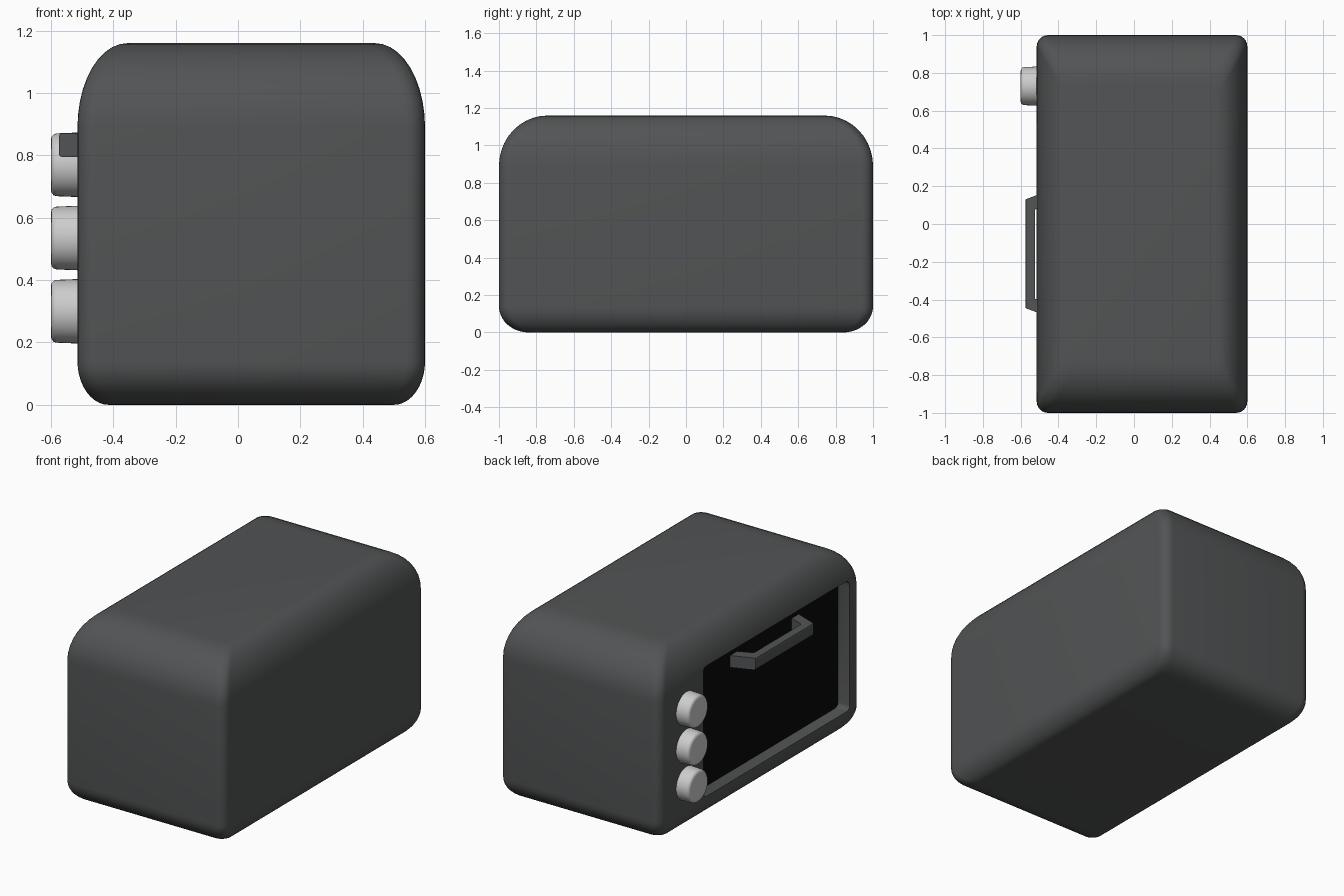
import bpy, bmesh, math
from mathutils import Matrix, Vector

if "Cube" in bpy.data.objects:
    bpy.data.objects.remove(bpy.data.objects["Cube"])


def material(name, r, g, b):
    m = bpy.data.materials.new(name)
    m.diffuse_color = (r, g, b, 1)
    m.use_nodes = True
    m.node_tree.nodes["Principled BSDF"].inputs["Base Color"].default_value = m.diffuse_color
    return m


DARK = material("dark_grey", 0.085, 0.088, 0.09)
BLACK = material("black", 0.003, 0.003, 0.003)
LIGHT = material("light_grey", 0.6, 0.6, 0.6)


def finish(bm, name, mat):
    bmesh.ops.recalc_face_normals(bm, faces=bm.faces[:])
    me = bpy.data.meshes.new(name)
    bm.to_mesh(me)
    bm.free()
    ob = bpy.data.objects.new(name, me)
    bpy.context.collection.objects.link(ob)
    me.materials.append(mat)
    return ob


def smooth(ob, angle=35):
    bpy.ops.object.select_all(action='DESELECT')
    ob.select_set(True)
    bpy.context.view_layer.objects.active = ob
    bpy.ops.object.shade_smooth_by_angle(angle=math.radians(angle))


def box(name, lo, hi, mat, bevel=0.0, edges=lambda e: True):
    bm = bmesh.new()
    lo, hi = Vector(lo), Vector(hi)
    bmesh.ops.create_cube(bm, size=1, matrix=Matrix.Translation((lo + hi) / 2)
                          @ Matrix.Diagonal((*(hi - lo), 1)))
    if bevel:
        bmesh.ops.bevel(bm, geom=[e for e in bm.edges if edges(e)], offset=bevel,
                        segments=3, profile=0.5, affect='EDGES')
    return finish(bm, name, mat)


# Body: stacked rounded rectangles following elliptical top and bottom edges
X0, X1, H, R, N = -0.515, 0.6, 1.16, 0.06, 10
levels = []
for i in range(N + 1):
    t = math.pi / 2 * i / N
    levels.append((0.14 * (1 - math.sin(t)), 0.10 * (1 - math.cos(math.pi / 2 - t)),
                   0.16 * (1 - math.sin(math.pi / 2 - (math.pi / 2 - t)))))
levels = []
for i in range(N + 1):
    t = math.pi / 2 * i / N
    k = 1 - math.sin(t)
    levels.append((0.14 * (1 - math.cos(t)), 0.10 * k, 0.16 * k))
for i in range(N + 1):
    t = math.pi / 2 * i / N
    k = 1 - math.cos(t)
    levels.append((H - 0.27 + 0.27 * math.sin(t), 0.16 * k, 0.26 * k))

bm = bmesh.new()
rings = []
for z, ix, iy in levels:
    ring = []
    for c, (sx, sy) in enumerate([(1, 1), (-1, 1), (-1, -1), (1, -1)]):
        cx = (X1 - ix - R) if sx > 0 else (X0 + ix + R)
        cy = sy * (1 - iy - R)
        for j in range(7):
            a = math.pi / 2 * (c + j / 6)
            ring.append(bm.verts.new((cx + R * math.cos(a), cy + R * math.sin(a), z)))
    rings.append(ring)
for a, b in zip(rings, rings[1:]):
    for j in range(len(a)):
        k = (j + 1) % len(a)
        bm.faces.new((a[j], a[k], b[k], b[j]))
bm.faces.new(rings[0])
bm.faces.new(rings[-1])
body = finish(bm, "body", DARK)

# Recessed door opening
cutter = box("door_cutter", (-0.8, -0.89, 0.14), (-0.425, 0.56, 0.955), DARK, 0.03,
             lambda e: abs(e.verts[0].co.x - e.verts[1].co.x) > 0.1)
cutter.hide_render = True
cutter.hide_viewport = False
mod = body.modifiers.new("opening", 'BOOLEAN')
mod.operation = 'DIFFERENCE'
mod.object = cutter
mod.solver = 'EXACT'
bpy.context.view_layer.objects.active = body
bpy.ops.object.modifier_apply(modifier=mod.name)
bpy.data.objects.remove(cutter)
smooth(body)

# Dark glass door panel
box("door_glass", (-0.435, -0.89, 0.14), (-0.42, 0.56, 0.955), BLACK)

# Handle: bracket outline seen from above, extruded in z
outline = [(-0.43, 0.185), (-0.575, 0.13), (-0.575, -0.445), (-0.43, -0.50),
           (-0.43, -0.43), (-0.525, -0.395), (-0.525, 0.075), (-0.43, 0.115)]
bm = bmesh.new()
face = bm.faces.new([bm.verts.new((x, y, 0.795)) for x, y in outline])
ext = bmesh.ops.extrude_face_region(bm, geom=[face])
bmesh.ops.translate(bm, vec=(0, 0, 0.075),
                    verts=[v for v in ext["geom"] if isinstance(v, bmesh.types.BMVert)])
front = [e for e in bm.edges if all(v.co.x < -0.57 for v in e.verts)
         and abs(e.verts[0].co.y - e.verts[1].co.y) > 0.1]
bmesh.ops.bevel(bm, geom=front, offset=0.01, segments=2, profile=0.5, affect='EDGES')
smooth(finish(bm, "handle", DARK))

# Control knobs
for i, z in enumerate((0.30, 0.535, 0.77)):
    bm = bmesh.new()
    bmesh.ops.create_cone(bm, cap_ends=True, segments=40, radius1=0.104, radius2=0.100, depth=0.10,
                          matrix=Matrix.Translation((-0.55, 0.73, z))
                          @ Matrix.Rotation(-math.pi / 2, 4, 'Y'))
    rim = [e for e in bm.edges if all(v.co.x < -0.59 for v in e.verts)]
    bmesh.ops.bevel(bm, geom=rim, offset=0.018, segments=3, profile=0.5, affect='EDGES')
    smooth(finish(bm, f"knob_{i + 1}", LIGHT))
